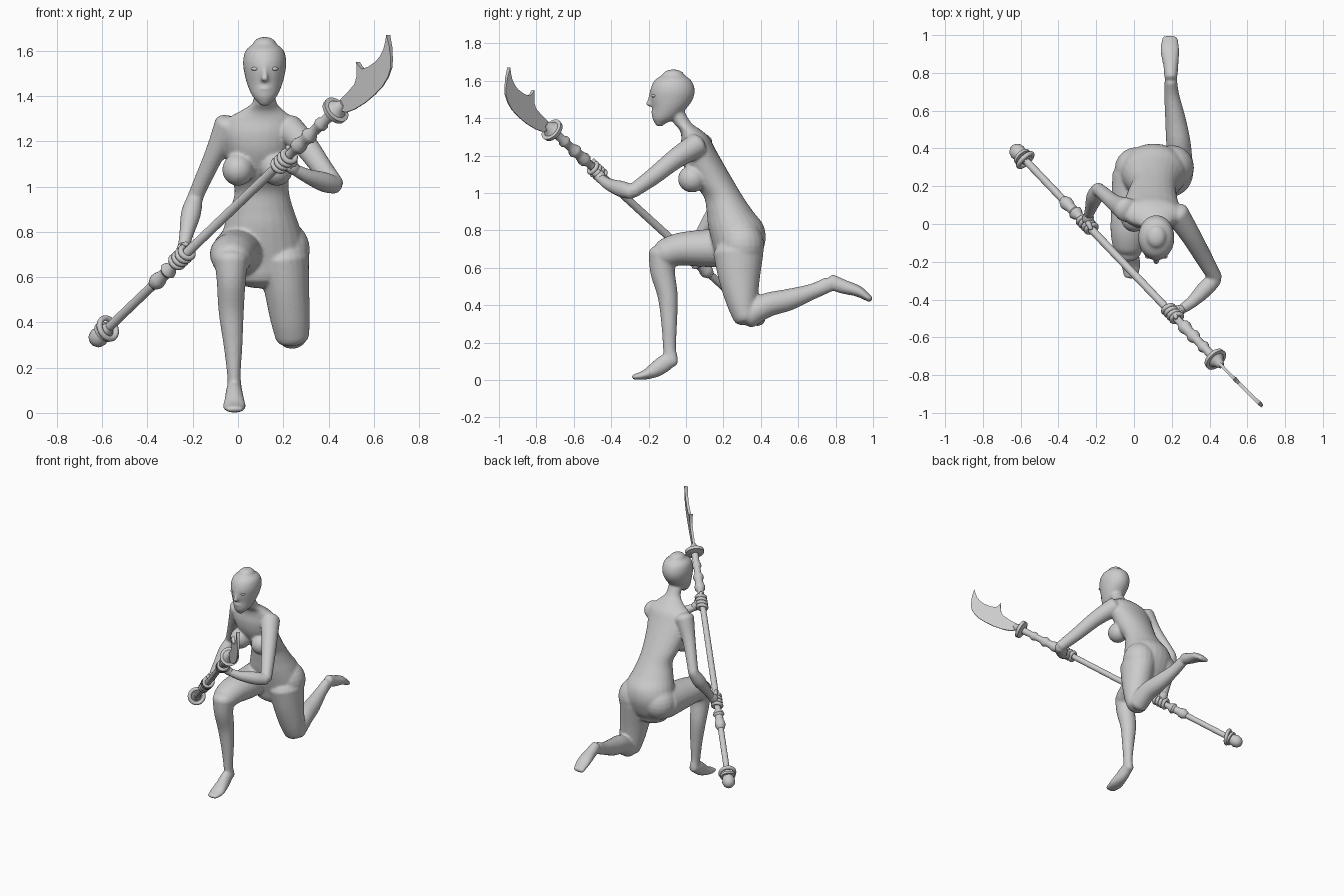
import bpy, bmesh, math
from mathutils import Vector, Matrix

# ---------- helpers ----------
def finish(bm, name, smooth=True):
    bmesh.ops.recalc_face_normals(bm, faces=bm.faces)
    me = bpy.data.meshes.new(name)
    bm.to_mesh(me)
    bm.free()
    ob = bpy.data.objects.new(name, me)
    bpy.context.collection.objects.link(ob)
    for p in me.polygons:
        p.use_smooth = smooth
    return ob

def catmull(a, b, c, d, t):
    return [0.5 * (2*q + (r-p)*t + (2*p-5*q+4*r-s)*t*t + (3*q-p-3*r+s)*t**3)
            for p, q, r, s in zip(a, b, c, d)]

def loft(bm, secs, axis=None, n=24, steps=6):
    """Smooth rounded tube through (x, y, z, half width, half depth) sections."""
    secs = [tuple(s) if len(s) == 5 else tuple(s) + (s[3],) for s in secs]
    p = [secs[0]] + secs + [secs[-1]]
    pts = [catmull(*p[i:i+4], k/steps) for i in range(len(secs)-1) for k in range(steps)]
    pts.append(list(secs[-1]))
    C = [Vector(q[:3]) for q in pts]
    tang = [axis or (C[min(i+1, len(C)-1)] - C[max(i-1, 0)]).normalized() for i in range(len(C))]
    data = [(c, t, q[3], q[4]) for c, t, q in zip(C, tang, pts)]
    def cap(e, sign):
        c, t, w, d = e
        return [(c + t*sign*0.6*min(w, d)*math.sin(a), t, w*math.cos(a), d*math.cos(a))
                for a in (0.5, 1.0, 1.4)]
    data = cap(data[0], -1)[::-1] + data + cap(data[-1], 1)
    rings = []
    for c, t, w, d in data:
        s = (Vector((1, 0, 0)) - t*t.x).normalized()
        o = t.cross(s)
        rings.append([bm.verts.new(c + s*w*math.cos(2*math.pi*k/n) + o*d*math.sin(2*math.pi*k/n))
                      for k in range(n)])
    for a, b in zip(rings, rings[1:]):
        for k in range(n):
            bm.faces.new((a[k], a[(k+1) % n], b[(k+1) % n], b[k]))
    bm.faces.new(rings[0][::-1])
    bm.faces.new(rings[-1])

def ball(bm, loc, r):
    r = r if isinstance(r, tuple) else (r, r, r)
    bmesh.ops.create_uvsphere(bm, u_segments=20, v_segments=12, radius=1,
                              matrix=Matrix.Translation(loc) @ Matrix.Diagonal((*r, 1)))

# ---------- body ----------
Z = Vector((0, 0, 1))
bm = bmesh.new()
# torso and neck
loft(bm, [(.1, .27, .61, .13, .1), (.11, .28, .66, .18, .12), (.105, .28, .75, .185, .145),
          (.105, .265, .83, .165, .148), (.105, .235, .9, .14, .125), (.105, .2, .98, .12, .105),
          (.095, .145, 1.06, .132, .112), (.09, .095, 1.15, .148, .11), (.09, .065, 1.23, .16, .095),
          (.098, .05, 1.295, .15, .075), (.108, .025, 1.335, .095, .058),
          (.117, -.015, 1.37, .054, .048), (.118, -.045, 1.42, .048, .045)], axis=Z)
# head
loft(bm, [(.118, -.14, 1.37, .028, .024), (.118, -.115, 1.40, .055, .065),
          (.118, -.09, 1.45, .077, .09), (.118, -.077, 1.50, .09, .113), (.118, -.072, 1.55, .096, .119),
          (.118, -.07, 1.60, .085, .1), (.118, -.068, 1.63, .052, .06)], axis=Z)
# nose, lips, chin
loft(bm, [(.118, -.184, 1.54, .011), (.118, -.192, 1.5, .012), (.118, -.2, 1.474, .017)], n=10)
ball(bm, (.118, -.171, 1.432), (.03, .016, .009))
ball(bm, (.118, -.168, 1.415), (.025, .016, .009))
ball(bm, (.118, -.148, 1.382), (.028, .022, .02))
# breasts and hips
for x in (.0, .172):
    ball(bm, (x, .032, 1.075), (.07, .075, .072))
ball(bm, (.015, .29, .72), (.118, .118, .12))
ball(bm, (.2, .3, .72), (.118, .118, .13))
# planted leg: thigh, shin, foot
loft(bm, [(.0, .26, .71, .115, .11), (-.01, .1, .705, .11, .1), (-.025, -.03, .7, .1, .088),
          (-.03, -.115, .675, .085, .078)])
loft(bm, [(-.03, -.125, .68, .075, .075), (-.03, -.125, .58, .064, .066), (-.03, -.098, .45, .056, .054),
          (-.022, -.09, .3, .042, .042), (-.018, -.088, .17, .03, .035), (-.015, -.08, .11, .032, .038)])
loft(bm, [(-.015, -.062, .105, .03, .03), (-.017, -.105, .095, .036, .045), (-.016, -.16, .058, .043, .042),
          (-.016, -.22, .028, .05, .026), (-.016, -.28, .016, .038, .014)])
# kneeling leg: thigh, shin, foot
loft(bm, [(.2, .28, .68, .115, .135), (.215, .285, .55, .1, .112), (.23, .3, .42, .088, .085),
          (.24, .318, .335, .075, .066)])
loft(bm, [(.24, .33, .345, .07, .07), (.235, .43, .4, .065, .065), (.22, .55, .43, .055, .058),
          (.2, .68, .475, .04, .042), (.195, .76, .51, .033, .042)])
loft(bm, [(.195, .775, .525, .034, .042), (.195, .84, .5, .04, .038), (.19, .92, .475, .05, .03),
          (.19, .985, .432, .042, .017)])
# lower arm pair (right side of figure)
loft(bm, [(-.04, .075, 1.27, .066), (-.1, .11, 1.15, .045), (-.16, .16, 1.02, .037), (-.19, .185, .95, .035)])
loft(bm, [(-.19, .185, .95, .035), (-.208, .145, .88, .044), (-.226, .09, .8, .033), (-.24, .05, .735, .026)])
# upper arm pair (left side of figure)
loft(bm, [(.225, .055, 1.255, .066), (.3, -.06, 1.18, .054), (.37, -.18, 1.085, .046), (.43, -.285, 1.01, .038)])
loft(bm, [(.43, -.29, 1.005, .038), (.38, -.34, 1.02, .044), (.31, -.41, 1.045, .033), (.25, -.453, 1.075, .026)])
body = finish(bm, "body")
rm = body.modifiers.new("blend", 'REMESH')
rm.mode, rm.voxel_size, rm.use_smooth_shade = 'VOXEL', 0.008, True
sm = body.modifiers.new("soften", 'SMOOTH')
sm.factor, sm.iterations = 0.5, 6

# eyes
white = bpy.data.materials.new("eye_white")
white.diffuse_color = (1, 1, 1, 1)
bm = bmesh.new()
for s in (-1, 1):
    ball(bm, (.118 + s*.041, -.172, 1.52), (.019, .012, .009))
finish(bm, "eyes").data.materials.append(white)

# ---------- polearm ----------
G = Vector((.43, -.715, 1.335))                   # guard centre
U = Vector((1.05, -1.1, 1.005)).normalized()      # along the shaft
V = (Z - U*U.z).normalized()                      # blade height
W = U.cross(V)
FRAME = Matrix((W, V, U)).transposed().to_4x4()
FRAME.translation = G

def lathe(name, prof, n=24):
    bm = bmesh.new()
    rings = [[bm.verts.new(FRAME @ Vector((r*math.cos(2*math.pi*k/n), r*math.sin(2*math.pi*k/n), t)))
              for k in range(n)] for t, r in prof]
    for a, b in zip(rings, rings[1:]):
        for k in range(n):
            bm.faces.new((a[k], a[(k+1) % n], b[(k+1) % n], b[k]))
    bm.faces.new(rings[0][::-1])
    bm.faces.new(rings[-1])
    ob = finish(bm, name)
    bpy.context.view_layer.objects.active = ob
    ob.select_set(True)
    bpy.ops.object.shade_smooth_by_angle(angle=math.radians(35))
    ob.select_set(False)
    return ob

def ring(bm, center, major, minor, mat, n=24, m=10):
    grid = [[bm.verts.new(center + mat @ Vector(((major + minor*math.cos(2*math.pi*j/m))*math.cos(2*math.pi*i/n),
                                                 (major + minor*math.cos(2*math.pi*j/m))*math.sin(2*math.pi*i/n),
                                                 minor*math.sin(2*math.pi*j/m)))) for j in range(m)] for i in range(n)]
    for i in range(n):
        for j in range(m):
            bm.faces.new((grid[i][j], grid[(i+1) % n][j], grid[(i+1) % n][(j+1) % m], grid[i][(j+1) % m]))

# shaft with turned collars
lathe("shaft", [(-1.78, .02), (-1.4, .02), (-1.395, .026), (-1.37, .036), (-1.35, .034), (-1.33, .027),
                (-1.30, .027), (-1.285, .038), (-1.27, .034), (-1.25, .021), (-.34, .02), (-.31, .022),
                (-.295, .034), (-.275, .036), (-.25, .028), (-.225, .026), (-.205, .036), (-.19, .034),
                (-.17, .023), (-.13, .023), (-.115, .031), (-.1, .031), (-.085, .022), (-.04, .024), (0, .024)])
lathe("guard", [(-.02, .03), (-.012, .05), (-.01, .062), (.01, .064), (.012, .045), (.03, .03), (.06, .016)])
lathe("pommel", [(-1.86, .006), (-1.855, .022), (-1.84, .037), (-1.815, .044), (-1.795, .04), (-1.78, .036),
                 (-1.778, .05), (-1.762, .05), (-1.758, .03), (-1.73, .022)])
bm = bmesh.new()
rot = FRAME.to_3x3()
ring(bm, G - U*1.745, .048, .013, rot @ Matrix.Rotation(.25, 3, 'X'))
finish(bm, "pommel_ring")

# blade: outline in (along, up), thick spine tapering to the edge
outline = [(.03, -.02), (.057, -.046), (.106, -.063), (.18, -.076), (.25, -.079), (.31, -.075), (.361, -.06),
           (.4, -.035), (.421, -.005), (.445, .045), (.46, .098), (.435, .075), (.408, .055), (.375, .042),
           (.341, .037), (.29, .042), (.25, .056), (.242, .075), (.238, .1), (.22, .07), (.2, .045), (.173, .027),
           (.11, .02), (.046, .019)]
bm = bmesh.new()
sides = [[bm.verts.new(G + U*t + V*s + W*(k*max(.002, .007 + .05*s) - .04*t*t)) for t, s in outline]
         for k in (-1, 1)]
for f in sides:
    bm.faces.new(f)
for i in range(len(outline)):
    j = (i+1) % len(outline)
    bm.faces.new((sides[0][i], sides[0][j], sides[1][j], sides[1][i]))
bmesh.ops.triangulate(bm, faces=[f for f in bm.faces if len(f.verts) > 4])
finish(bm, "blade", smooth=False)

# ---------- gripping hands ----------
def hand(name, wrist, t0, step):
    bm = bmesh.new()
    mid = G + U*(t0 + 1.5*step)
    out = (wrist - mid)
    out = (out - U*out.dot(U)).normalized()
    for i in range(4):                            # curled fingers
        c = G + U*(t0 + i*step) + out*.004
        ring(bm, c, .03, .0125, rot @ Matrix.Rotation(.2, 3, 'Y'), n=18, m=8)
    palm = mid + out*.034                         # palm and thumb
    loft(bm, [(*wrist, .025), (*(wrist*.5 + palm*.5), .03), (*palm, .03), (*(palm + U*step), .024)], n=14)
    tip = mid + V*.034 + U*abs(step)*2.3
    loft(bm, [(*palm, .016), (*((palm+tip)*.5 + V*.012), .015), (*tip, .011)], n=10)
    finish(bm, name)

hand("lower_hand", Vector((-.24, .05, .735)), -1.215, .025)
hand("upper_hand", Vector((.255, -.45, 1.07)), -.435, .025)
